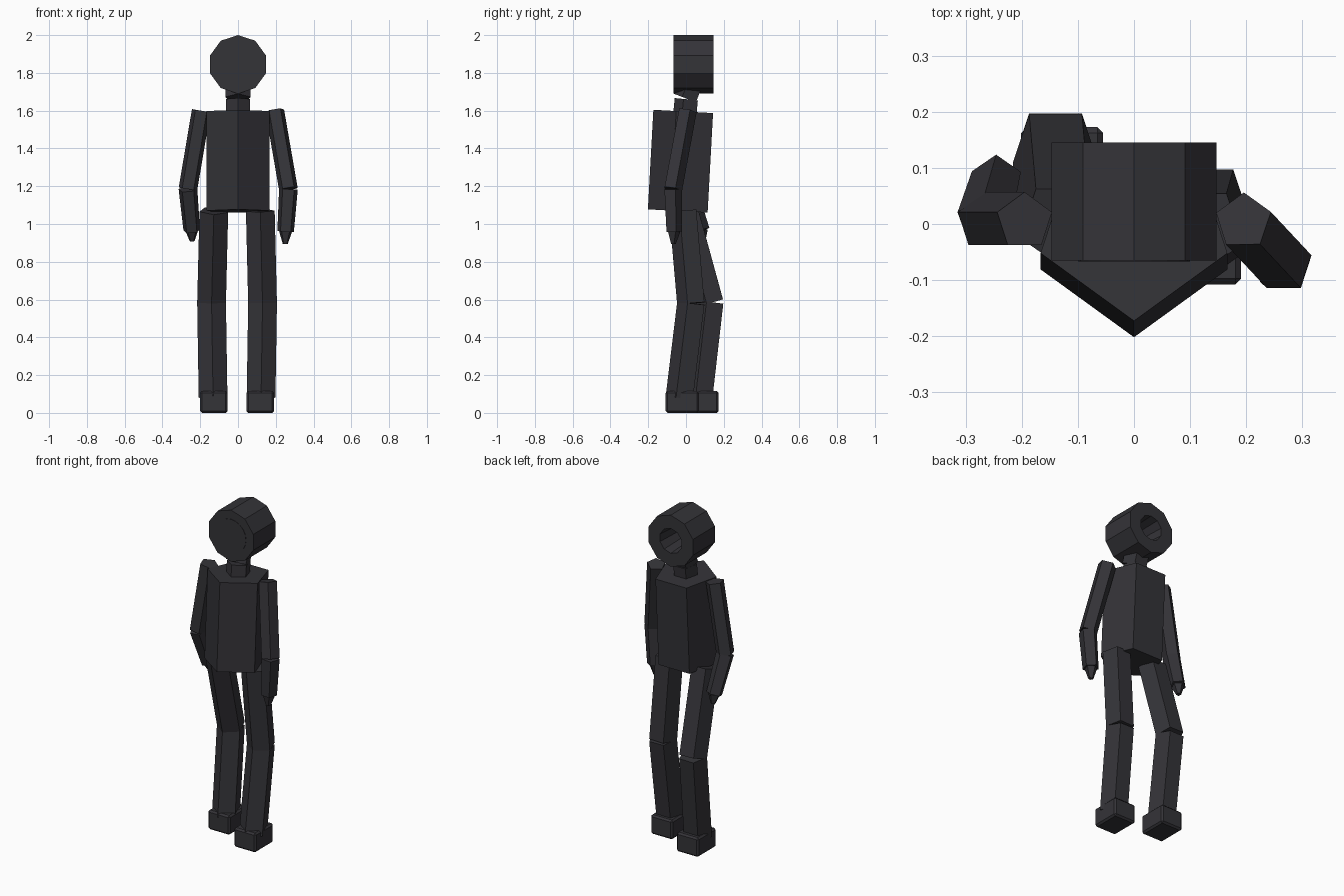
import bpy, bmesh, math
from mathutils import Vector

cube = bpy.data.objects.get("Cube")
if cube:
    bpy.data.objects.remove(cube)

COLOUR = (0.034, 0.033, 0.039, 1)
mat = bpy.data.materials.new("charcoal")
mat.use_nodes = True
mat.diffuse_color = COLOUR
bsdf = mat.node_tree.nodes["Principled BSDF"]
bsdf.inputs["Base Color"].default_value = COLOUR
bsdf.inputs["Roughness"].default_value = 0.8


def finish(name, bm):
    bmesh.ops.recalc_face_normals(bm, faces=bm.faces)
    mesh = bpy.data.meshes.new(name)
    bm.to_mesh(mesh)
    bm.free()
    mesh.materials.append(mat)
    obj = bpy.data.objects.new(name, mesh)
    bpy.context.collection.objects.link(obj)
    return obj


def prism(top, bottom, r_top, r_bottom, sides=5, start=-90):
    """Straight prism between two points, ends square to its axis."""
    bm = bmesh.new()
    top, bottom = Vector(top), Vector(bottom)
    turn = Vector((0, 0, 1)).rotation_difference(top - bottom)
    rings = []
    for centre, r in ((top, r_top), (bottom, r_bottom)):
        ring = []
        for i in range(sides):
            a = math.radians(start + 360 * i / sides)
            ring.append(bm.verts.new(
                centre + turn @ Vector((r * math.cos(a), r * math.sin(a), 0))))
        rings.append(ring)
    upper, lower = rings
    bm.faces.new(upper)
    bm.faces.new(lower[::-1])
    for i in range(sides):
        j = (i + 1) % sides
        bm.faces.new((upper[i], lower[i], lower[j], upper[j]))
    bmesh.ops.recalc_face_normals(bm, faces=bm.faces)
    return bm


# Torso and neck
finish("torso", prism((0, 0.002, 1.595), (0, -0.027, 1.068), 0.175, 0.175))
finish("lower_neck", prism((0, 0.008, 1.66), (0, 0, 1.58), 0.068, 0.068))
finish("upper_neck", prism((0, 0.025, 1.73), (0, 0, 1.665), 0.07, 0.07))

# Head: ten-sided drum with a hollow in its back
HEAD_Z = 1.845
bm = prism((0, 0.145, HEAD_Z), (0, -0.065, HEAD_Z), 0.155, 0.155, 10)
back = max(bm.faces, key=lambda f: f.calc_center_median().y)
bmesh.ops.inset_individual(bm, faces=[back], thickness=0.08)
bmesh.ops.inset_individual(bm, faces=[back], thickness=0.01, depth=-0.15)
finish("head", bm)
finish("face_plate", prism((0, -0.06, HEAD_Z), (0, -0.067, HEAD_Z), 0.1, 0.1, 20))

# Arms: shoulder, elbow, wrist and fingertip for each side
arms = {
    "right": ((-0.195, 0.005, 1.6), (-0.265, 0.005, 1.185),
              (-0.245, 0.08, 0.965), (-0.243, 0.09, 0.91)),
    "left": ((0.195, 0.005, 1.6), (0.267, -0.072, 1.185),
             (0.252, -0.066, 0.96), (0.25, -0.068, 0.895)),
}
for side, (shoulder, elbow, wrist, tip) in arms.items():
    finish(side + "_upper_arm", prism(shoulder, elbow, 0.052, 0.052, start=90))
    finish(side + "_forearm", prism(elbow, wrist, 0.052, 0.046, start=90))
    finish(side + "_hand", prism(wrist, tip, 0.036, 0.014, start=90))

# Legs: hip, knee and ankle for each side, plus the foot centre
legs = {
    "right": ((-0.128, 0, 1.07), (-0.14, 0.133, 0.585),
              (-0.132, 0.075, 0.08), (-0.128, 0.085)),
    "left": ((0.118, -0.01, 1.07), (0.13, 0.033, 0.58),
             (0.122, -0.028, 0.08), (0.118, -0.02)),
}
for side, (hip, knee, ankle, foot) in legs.items():
    finish(side + "_thigh", prism(hip, knee, 0.08, 0.08))
    finish(side + "_shin", prism(knee, ankle, 0.08, 0.08))
    bm = bmesh.new()
    bmesh.ops.create_cube(bm, size=1)
    bmesh.ops.scale(bm, vec=(0.146, 0.175, 0.116), verts=bm.verts)
    bmesh.ops.translate(bm, vec=(foot[0], foot[1], 0.058), verts=bm.verts)
    bevel = finish(side + "_foot", bm).modifiers.new("soft_edges", "BEVEL")
    bevel.width = 0.01
    bevel.segments = 1
